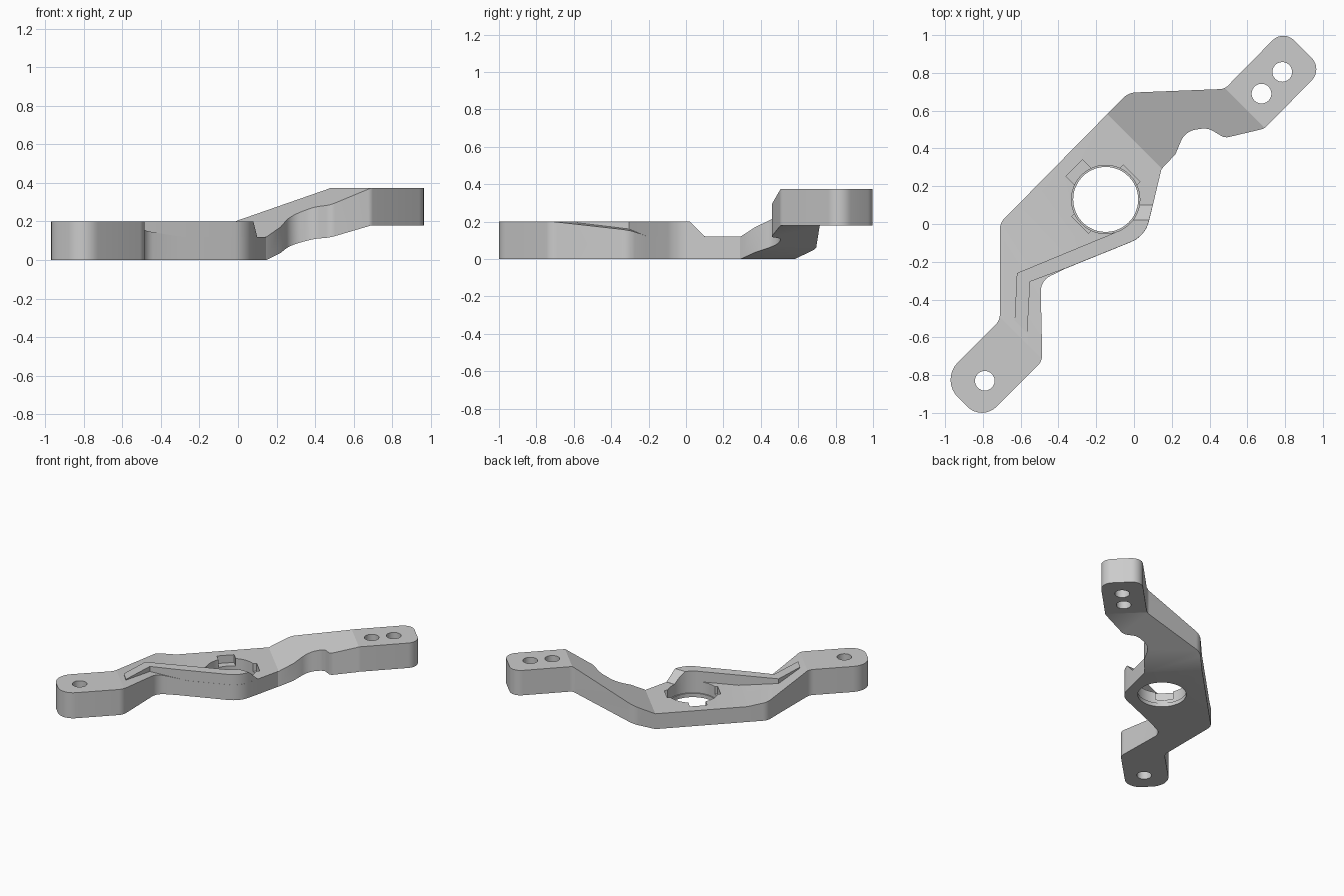
import bpy, bmesh, math
from mathutils import Vector

cube = bpy.data.objects.get("Cube")
if cube:
    bpy.data.objects.remove(cube, do_unlink=True)

grey = bpy.data.materials.new("plain grey")
grey.use_nodes = True
colour = (0.6, 0.6, 0.6, 1)
grey.diffuse_color = colour
grey.node_tree.nodes["Principled BSDF"].inputs["Base Color"].default_value = colour


def rounded(corners, steps=8):
    """Outline through (x, y, radius) corners, with arcs at the corners."""
    out = []
    for i, (x, y, r) in enumerate(corners):
        p = Vector((x, y))
        if not r:
            out.append(p)
            continue
        a = (Vector(corners[i - 1][:2]) - p).normalized()
        b = (Vector(corners[(i + 1) % len(corners)][:2]) - p).normalized()
        half = a.angle(b) / 2
        centre = p + (a + b).normalized() * r / math.sin(half)
        u = p + a * r / math.tan(half) - centre
        v = p + b * r / math.tan(half) - centre
        turn = math.atan2(u.x * v.y - u.y * v.x, u.dot(v))
        for k in range(steps + 1):
            t = turn * k / steps
            c, s = math.cos(t), math.sin(t)
            out.append(centre + Vector((u.x * c - u.y * s, u.x * s + u.y * c)))
    return out


def level(table, s):
    """Height at s on a stepped slope."""
    if s <= table[0][0]:
        return table[0][1]
    for (s0, z0), (s1, z1) in zip(table, table[1:]):
        if s <= s1:
            return z0 + (z1 - z0) * (s - s0) / (s1 - s0)
    return table[-1][1]


def slab(name, outline, along, top, bottom):
    """Outline split at the bends, with its top and bottom set by slopes."""
    axis = Vector(along)
    bm = bmesh.new()
    bm.faces.new([bm.verts.new((p.x, p.y, 0)) for p in outline])
    for s in sorted({s for s, z in top + bottom}):
        bmesh.ops.bisect_plane(bm, geom=bm.verts[:] + bm.edges[:] + bm.faces[:],
                               plane_co=axis * (s / axis.length_squared),
                               plane_no=axis)
    base = bm.verts[:]
    ext = bmesh.ops.extrude_face_region(bm, geom=bm.faces[:], use_keep_orig=True)
    upper = [g for g in ext["geom"] if isinstance(g, bmesh.types.BMVert)]
    for verts, slope in ((base, bottom), (upper, top)):
        for v in verts:
            v.co.z = level(slope, round(axis.dot(v.co), 5))
    bmesh.ops.recalc_face_normals(bm, faces=bm.faces[:])
    mesh = bpy.data.meshes.new(name)
    bm.to_mesh(mesh)
    bm.free()
    ob = bpy.data.objects.new(name, mesh)
    bpy.context.collection.objects.link(ob)
    mesh.materials.append(grey)
    return ob


def cut(ob, cutter):
    mod = ob.modifiers.new("cut", "BOOLEAN")
    mod.operation = "DIFFERENCE"
    mod.solver = "EXACT"
    mod.object = cutter
    bpy.context.view_layer.objects.active = ob
    bpy.ops.object.modifier_apply(modifier=mod.name)


def drill(x, y, r, z0=-0.2, z1=0.6):
    bpy.ops.mesh.primitive_cylinder_add(vertices=48, radius=r, depth=z1 - z0,
                                        location=(x, y, (z0 + z1) / 2))
    return bpy.context.object


# Arm body: plan outline, cranked up along the diagonal
body_outline = rounded([
    (-1.025, -0.825, 0.13), (-0.805, -1.045, 0.11), (-0.485, -0.725, 0.08),
    (-0.495, -0.30, 0.09), (-0.36, -0.235, 0), (0.06, -0.065, 0.16),
    (0.1, 0.1, 0), (0.145, 0.29, 0), (0.22, 0.37, 0), (0.27, 0.49, 0.1),
    (0.39, 0.51, 0.1), (0.48, 0.455, 0.06), (0.69, 0.505, 0.05),
    (1.0, 0.82, 0.085), (0.79, 1.03, 0.08), (0.48, 0.715, 0.06),
    (-0.03, 0.695, 0.1), (-0.71, 0.005, 0.08), (-0.71, -0.51, 0.08)])
body = slab("arm_body", body_outline, (1, 1, 0),
            [(-1.2, 0.2), (-0.5, 0.12), (0.44, 0.12), (1.2, 0.375)],
            [(0.44, 0), (1.2, 0.18)])

# Raised rib beside the bearing hole
rib_outline = rounded([
    (-0.632, -0.51, 0), (-0.565, -0.58, 0), (-0.55, -0.305, 0),
    (-0.36, -0.234, 0), (0.0595, -0.0645, 0.16), (0.0995, 0.1, 0),
    (-0.02, 0.1, 0), (-0.1, -0.045, 0), (-0.62, -0.26, 0)])
rib = slab("stiffening_rib", rib_outline, (0, 1, 0),
           [(0.02, 0.2), (0.1, 0.121)], [(0.02, 0.05), (0.1, 0.05)])

# Bearing hole with a shallow counterbore
hx, hy = -0.15, 0.13
cutters = [drill(hx, hy, 0.172), drill(hx, hy, 0.181, 0.03)]
for c in cutters:
    cut(body, c)
    cut(rib, c)

# Snap notches on the diagonals of the bearing hole
for angle, reach in ((45, 0.195), (135, 0.235), (225, 0.19)):
    a = math.radians(angle)
    bpy.ops.mesh.primitive_cube_add(
        size=1, location=(hx + math.cos(a) * reach / 2,
                          hy + math.sin(a) * reach / 2, 0.15),
        rotation=(0, 0, a))
    c = bpy.context.object
    c.scale = (reach, 0.125, 0.18)
    cut(body, c)
    cutters.append(c)

# Bolt holes in both end pads
for x, y in ((-0.79, -0.83), (0.785, 0.805), (0.675, 0.69)):
    c = drill(x, y, 0.052)
    cut(body, c)
    cutters.append(c)

for c in cutters:
    bpy.data.objects.remove(c, do_unlink=True)

bpy.ops.object.select_all(action="DESELECT")
for ob in (body, rib):
    ob.select_set(True)
bpy.context.view_layer.objects.active = body
bpy.ops.object.shade_smooth_by_angle(angle=math.radians(25))
